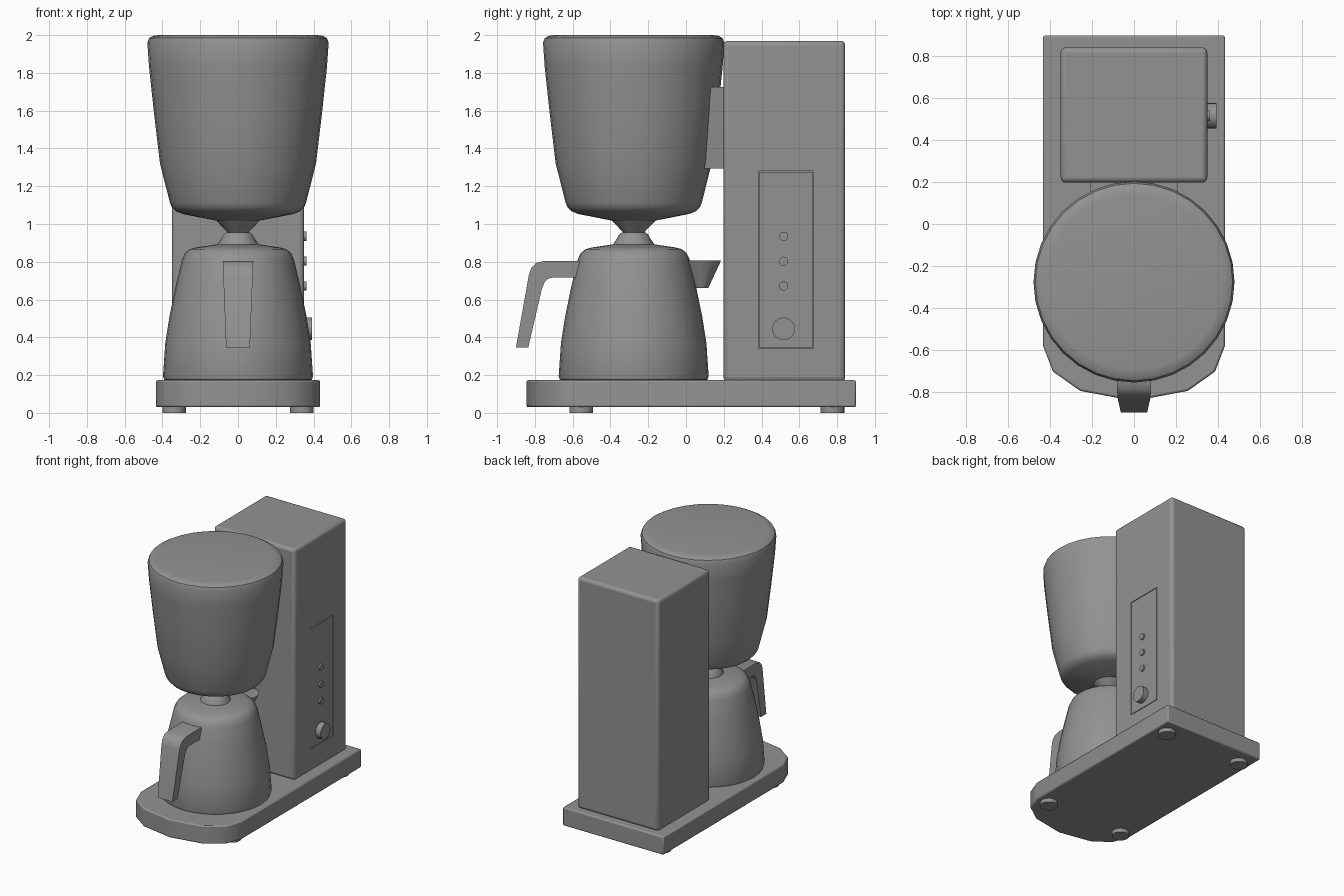
import bpy, bmesh, math
from mathutils import Matrix, Vector

if "Cube" in bpy.data.objects:
    bpy.data.objects.remove(bpy.data.objects["Cube"])

CY = -0.277  # axis of basket and carafe
dark = bpy.data.materials.new("dark_grey")
dark.diffuse_color = (0.29, 0.29, 0.29, 1)
dark.use_nodes = True
dark.node_tree.nodes["Principled BSDF"].inputs["Base Color"].default_value = dark.diffuse_color


def finish(name, bm, bevel=0.0, segs=2):
    bmesh.ops.recalc_face_normals(bm, faces=bm.faces)
    me = bpy.data.meshes.new(name)
    bm.to_mesh(me)
    bm.free()
    me.materials.append(dark)
    ob = bpy.data.objects.new(name, me)
    bpy.context.collection.objects.link(ob)
    if bevel:
        m = ob.modifiers.new("Bevel", 'BEVEL')
        m.width, m.segments, m.limit_method = bevel, segs, 'ANGLE'
        m.angle_limit = math.radians(50)
    bpy.ops.object.select_all(action='DESELECT')
    ob.select_set(True)
    bpy.context.view_layer.objects.active = ob
    bpy.ops.object.shade_smooth_by_angle(angle=math.radians(35))
    return ob


def box(name, lo, hi, bevel=0.0, segs=2, taper=1.0):
    lo, hi = Vector(lo), Vector(hi)
    bm = bmesh.new()
    bmesh.ops.create_cube(bm, size=1, matrix=Matrix.Translation((lo + hi) / 2)
                          @ Matrix.Diagonal((*(hi - lo), 1)))
    for v in bm.verts:
        if v.co.z < hi.z - 1e-4:
            v.co.x *= taper
    return finish(name, bm, bevel, segs)


def cone(name, r1, r2, depth, loc, axis='Z', n=24):
    bm = bmesh.new()
    rot = Matrix.Rotation(math.pi / 2, 4, 'Y') if axis == 'X' else Matrix()
    bmesh.ops.create_cone(bm, cap_ends=True, segments=n, radius1=r1, radius2=r2,
                          depth=depth, matrix=Matrix.Translation(loc) @ rot)
    return finish(name, bm)


def lathe(name, profile, n=32):
    bm = bmesh.new()
    vs = [bm.verts.new((r, CY, z)) for r, z in profile]
    es = [bm.edges.new(p) for p in zip(vs, vs[1:])]
    bmesh.ops.spin(bm, geom=vs + es, cent=(0, CY, 0), axis=(0, 0, 1),
                   angle=2 * math.pi, steps=n)
    bmesh.ops.remove_doubles(bm, verts=bm.verts, dist=1e-4)
    return finish(name, bm)


# base plate: square back, rounded front
bm = bmesh.new()
half = [(0.435, 0.90), (0.435, -0.58), (0.387, -0.705), (0.257, -0.797)]
outline = half + [(0, -0.845)] + [(-x, y) for x, y in reversed(half)]
f = bm.faces.new([bm.verts.new((x, y, 0.03)) for x, y in outline])
top = bmesh.ops.extrude_face_region(bm, geom=[f])
bmesh.ops.translate(bm, vec=(0, 0, 0.143),
                    verts=[v for v in top['geom'] if isinstance(v, bmesh.types.BMVert)])
finish("base_plate", bm, 0.01)

# feet
for sx in (-1, 1):
    for y, label in ((-0.555, "front"), (0.775, "back")):
        side = "right" if sx > 0 else "left"
        cone(f"foot_{label}_{side}", 0.063, 0.063, 0.035, (sx * 0.338, y, 0.0175))

# water tower with a recess for the control panel
tower = box("water_tower", (-0.35, 0.198, 0.165), (0.35, 0.843, 1.97), 0.024, 3)
cutter = box("panel_cutter", (0.335, 0.385, 0.34), (0.40, 0.675, 1.28))
cutter.hide_render = True
cutter.hide_set(True)
cut = tower.modifiers.new("Recess", 'BOOLEAN')
cut.operation, cut.object, cut.solver = 'DIFFERENCE', cutter, 'EXACT'
box("control_panel", (0.33, 0.390, 0.345), (0.35, 0.670, 1.275))

# bracket holding the basket
box("basket_bracket", (-0.208, 0.0, 1.295), (0.208, 0.21, 1.725), taper=0.76)

# buttons and knob
for i, z in enumerate((0.935, 0.803, 0.672)):
    cone(f"button_{i + 1}", 0.024, 0.024, 0.02, (0.352, 0.517, z), 'X')
cone("control_knob", 0.06, 0.06, 0.05, (0.368, 0.517, 0.445), 'X')

# filter basket with drip funnel
lathe("filter_basket", [(0, 2.0), (0.42, 2.0), (0.45, 1.996), (0.471, 1.984),
                        (0.48, 1.96), (0.471, 1.83), (0.444, 1.58), (0.413, 1.32),
                        (0.361, 1.115), (0.351, 1.09), (0.33, 1.068), (0.293, 1.053),
                        (0.115, 1.018), (0.055, 0.955), (0, 0.955)])

# carafe with lid neck and spout
lathe("carafe", [(0, 0.17), (0.377, 0.17), (0.392, 0.177), (0.397, 0.195),
                 (0.385, 0.37), (0.363, 0.51), (0.33, 0.67), (0.297, 0.81),
                 (0.281, 0.845), (0.255, 0.867), (0.22, 0.876), (0.105, 0.893), (0, 0.893)])
lathe("carafe_lid_neck", [(0, 0.88), (0.109, 0.88), (0.106, 0.897), (0.087, 0.925),
                          (0.078, 0.943), (0.063, 0.955), (0, 0.956)])
cone("carafe_spout", 0.035, 0.102, 0.145, (0, 0.083, 0.733), n=32)

# carafe handle: bent strip, narrower towards the bottom
outer = [(-0.52, 0.805), (-0.75, 0.805), (-0.795, 0.793), (-0.82, 0.765),
         (-0.832, 0.73), (-0.90, 0.347)]
inner = [(-0.52, 0.717), (-0.70, 0.717), (-0.732, 0.71), (-0.75, 0.69),
         (-0.762, 0.66), (-0.835, 0.347)]
bm = bmesh.new()
rings = []
for o, i in zip(outer, inner):
    ring = []
    for (y, z), s in ((o, -1), (o, 1), (i, 1), (i, -1)):
        w = 0.063 + 0.018 * (z - 0.347) / 0.458
        ring.append(bm.verts.new((s * w, y, z)))
    rings.append(ring)
for a, b in zip(rings, rings[1:]):
    for k in range(4):
        bm.faces.new((a[k], a[(k + 1) % 4], b[(k + 1) % 4], b[k]))
bm.faces.new(rings[0])
bm.faces.new(rings[-1])
finish("carafe_handle", bm)
